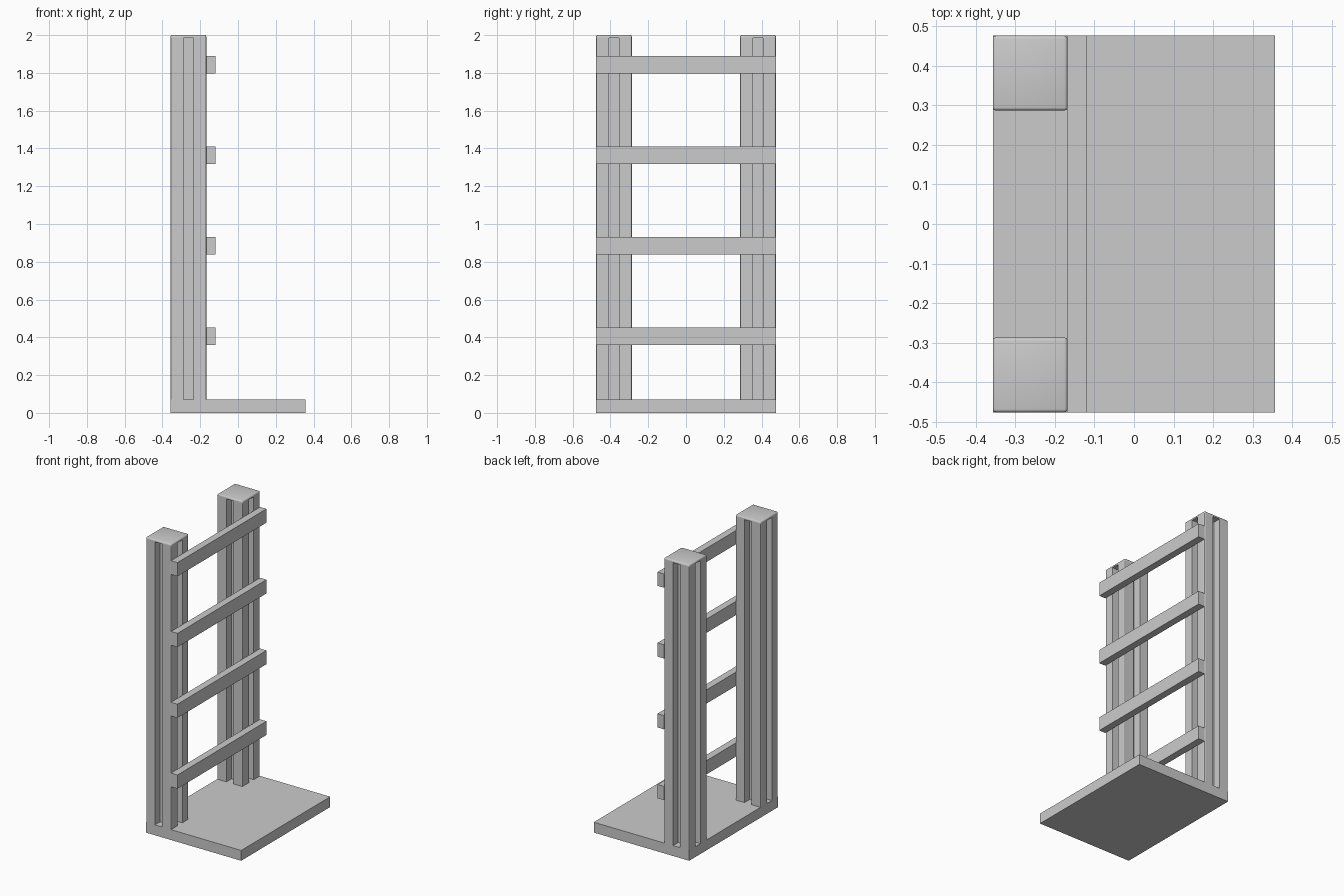
import bpy, bmesh
from math import cos, sin, pi

if "Cube" in bpy.data.objects:
    bpy.data.objects.remove(bpy.data.objects["Cube"])

HALF_X, HALF_Y, BASE_H, TOP = 0.357, 0.476, 0.07, 2.0
POST = 0.0945                      # half width of a post
PX, PY = -HALF_X + POST, HALF_Y - POST
CAP_Z = 1.985


def box(name, x0, x1, y0, y1, z0, z1):
    bm = bmesh.new()
    bmesh.ops.create_cube(bm, size=1)
    for v in bm.verts:
        v.co = ((x0 + x1) / 2 + v.co.x * (x1 - x0),
                (y0 + y1) / 2 + v.co.y * (y1 - y0),
                (z0 + z1) / 2 + v.co.z * (z1 - z0))
    return finish(name, bm)


def finish(name, bm):
    bmesh.ops.recalc_face_normals(bm, faces=bm.faces)
    mesh = bpy.data.meshes.new(name)
    bm.to_mesh(mesh)
    bm.free()
    ob = bpy.data.objects.new(name, mesh)
    bpy.context.collection.objects.link(ob)
    return ob


def slotted_post(name, cx, cy, z0, z1):
    # One side of the profile: rounded corner, then a slot, repeated four times
    r, w, d = 0.008, 0.026, 0.055
    side = [(POST, -POST + r), (POST, -w), (POST - d, -w),
            (POST - d, w), (POST, w), (POST, POST - r),
            (POST - r * 0.3, POST - r * 0.3)]
    bm = bmesh.new()
    verts = []
    for k in range(4):
        c, s = cos(k * pi / 2), sin(k * pi / 2)
        verts += [bm.verts.new((cx + x * c - y * s, cy + x * s + y * c, z0)) for x, y in side]
    face = bm.faces.new(verts)
    new = bmesh.ops.extrude_face_region(bm, geom=[face])["geom"]
    bmesh.ops.translate(bm, vec=(0, 0, z1 - z0),
                        verts=[g for g in new if isinstance(g, bmesh.types.BMVert)])
    if not face.is_valid:
        bm.faces.new(verts)
    return finish(name, bm)


# Base plate
box("base_plate", -HALF_X, HALF_X, -HALF_Y, HALF_Y, 0, BASE_H)

# Slotted uprights with rounded end caps
for label, side in (("front", -1), ("back", 1)):
    cy = side * PY
    slotted_post(label + "_post", PX, cy, BASE_H, CAP_Z)
    cap = box(label + "_post_cap", PX - POST, PX + POST, cy - POST, cy + POST, CAP_Z, TOP)
    bm = bmesh.new()
    bm.from_mesh(cap.data)
    edges = [e for e in bm.edges if max(v.co.z for v in e.verts) > CAP_Z + 0.001]
    bmesh.ops.bevel(bm, geom=edges, offset=0.008, segments=3, profile=0.5, affect='EDGES')
    bm.to_mesh(cap.data)
    bm.free()
    bpy.context.view_layer.objects.active = cap
    cap.select_set(True)
    bpy.ops.object.shade_smooth_by_angle()
    cap.select_set(False)

# Four cross rails on the uprights' right face
for i in range(4):
    z = 0.36 + i * 0.479
    box(f"cross_rail_{i + 1}", PX + POST, PX + POST + 0.048, -HALF_Y, HALF_Y, z, z + 0.093)
